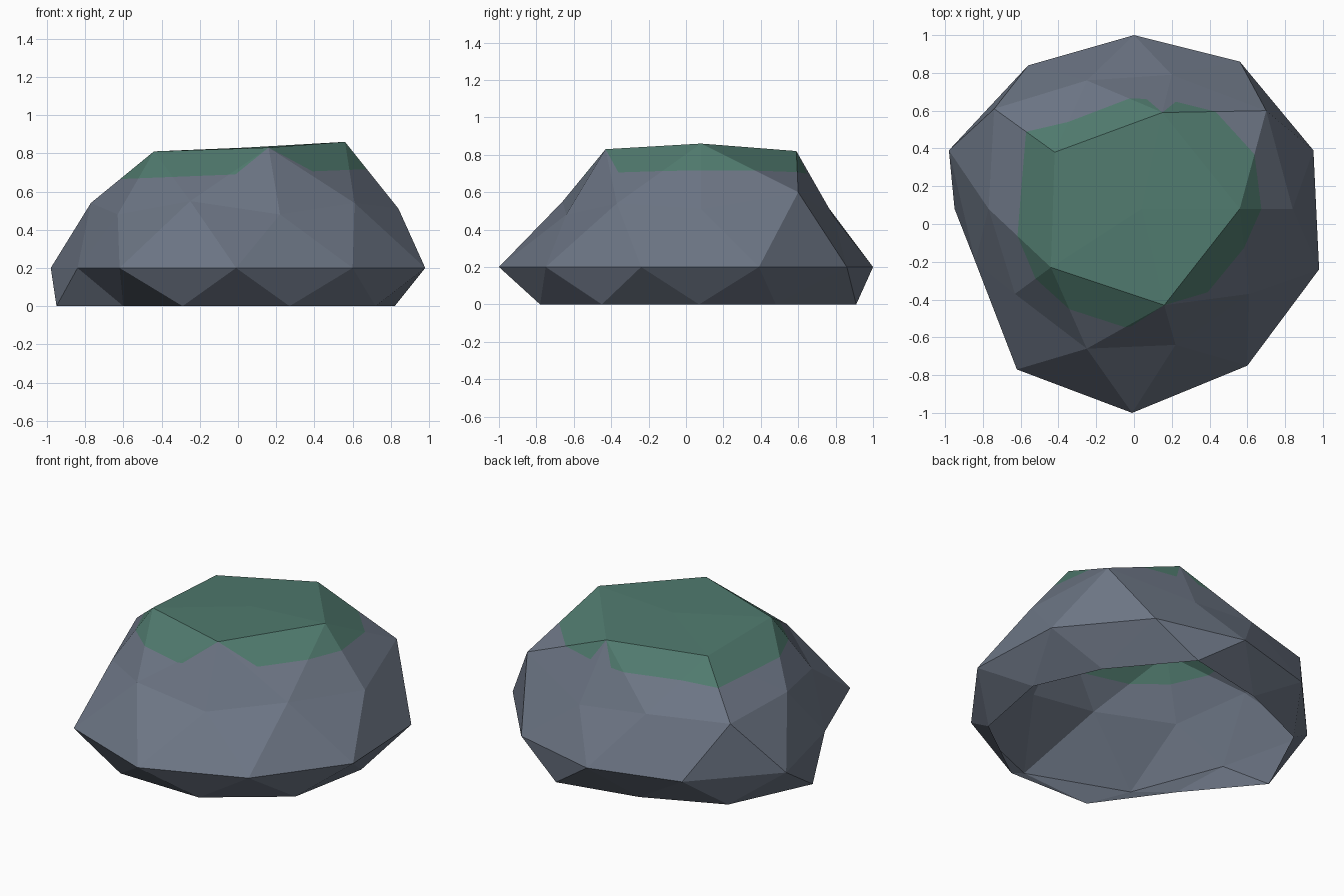
import bpy, bmesh
from mathutils import Vector

if "Cube" in bpy.data.objects:
    bpy.data.objects.remove(bpy.data.objects["Cube"])


def material(name, rgb):
    m = bpy.data.materials.new(name)
    m.diffuse_color = (*rgb, 1)
    m.use_nodes = True
    m.node_tree.nodes["Principled BSDF"].inputs["Base Color"].default_value = m.diffuse_color
    return m


# Horizontal rings of the boulder, counter-clockwise from +x
CROWN = [(.56, .08, .86), (.15, .59, .82), (-.42, .38, .79), (-.44, -.23, .81), (.16, -.43, .83)]
SHOULDER = [(.84, .08, .51), (.70, .60, .60), (.20, .79, .47), (-.25, .76, .52), (-.74, .61, .53),
            (-.77, .08, .54), (-.63, -.37, .48), (-.25, -.66, .55), (.22, -.64, .48), (.61, -.37, .54)]
RIM = [(.95, .39), (.56, .86), (0, 1), (-.56, .84), (-.98, .39),
       (-.84, -.20), (-.62, -.77), (-.01, -1), (.60, -.75), (.98, -.24)]
BASE = [(.82, .07), (.64, .48), (.28, .91), (-.23, .80), (-.71, .59),
        (-.95, .08), (-.60, -.34), (-.29, -.77), (.27, -.78), (.72, -.45)]

bm = bmesh.new()
crown = [bm.verts.new(p) for p in CROWN]
shoulder = [bm.verts.new(p) for p in SHOULDER]
rim = [bm.verts.new((x, y, .2)) for x, y in RIM]
base = [bm.verts.new((x, y, 0)) for x, y in BASE]
pole = bm.verts.new((.04, .08, .83))

# Crown and the slopes below it
for i in range(5):
    a, b = crown[i], crown[(i + 1) % 5]
    low, mid, nxt = shoulder[2 * i], shoulder[2 * i + 1], shoulder[(2 * i + 2) % 10]
    for f in ((pole, a, b), (a, mid, b), (a, low, mid), (b, mid, nxt)):
        bm.faces.new(f)

# Flanks above the rim and the undercut below it; the underside stays open
for k in range(10):
    n = (k + 1) % 10
    bm.faces.new((shoulder[k], rim[k], shoulder[n]))
    bm.faces.new((shoulder[n], rim[k], rim[n]))
    bm.faces.new((base[k], base[n], rim[k]))
    bm.faces.new((base[n], rim[n], rim[k]))
bm.normal_update()


def cut(faces, point, normal):
    geom = set(faces)
    for f in faces:
        geom.update(f.edges)
        geom.update(f.verts)
    bmesh.ops.bisect_plane(bm, geom=list(geom), dist=1e-4, plane_co=point, plane_no=normal)
    bm.normal_update()


def moss_line(x):
    return .69 + .04 * x


def above(f):
    c = f.calc_center_median()
    return c.z > moss_line(c.x)


# Lower edge of the moss
cut(bm.faces[:], Vector((0, 0, .69)), Vector((-.04, 0, 1)))

# Bare notches in the moss: apex x, apex z, side of y, left slope, right slope
NOTCHES = [(.16, .83, -1, .81, .54), (.15, .82, 1, 1.5, 1.7)]


def on_side(f, side):
    return above(f) and f.normal.z < .93 and f.calc_center_median().y * side > .2


for ax, az, side, left, right in NOTCHES:
    for slope in (left, -right):
        cut([f for f in bm.faces if on_side(f, side)], Vector((ax, 0, az)), Vector((-slope, 0, 1)))

# Moss on top, stone elsewhere
for f in bm.faces:
    c = f.calc_center_median()
    bare = any(on_side(f, side) and c.z < az - (left if c.x < ax else right) * abs(c.x - ax)
               for ax, az, side, left, right in NOTCHES)
    f.material_index = int(above(f) and not bare)
    f.smooth = False

mesh = bpy.data.meshes.new("boulder")
bm.to_mesh(mesh)
bm.free()
mesh.materials.append(material("slate stone", (.15, .178, .231)))
mesh.materials.append(material("moss green", (.08, .195, .156)))
bpy.context.collection.objects.link(bpy.data.objects.new("boulder", mesh))
